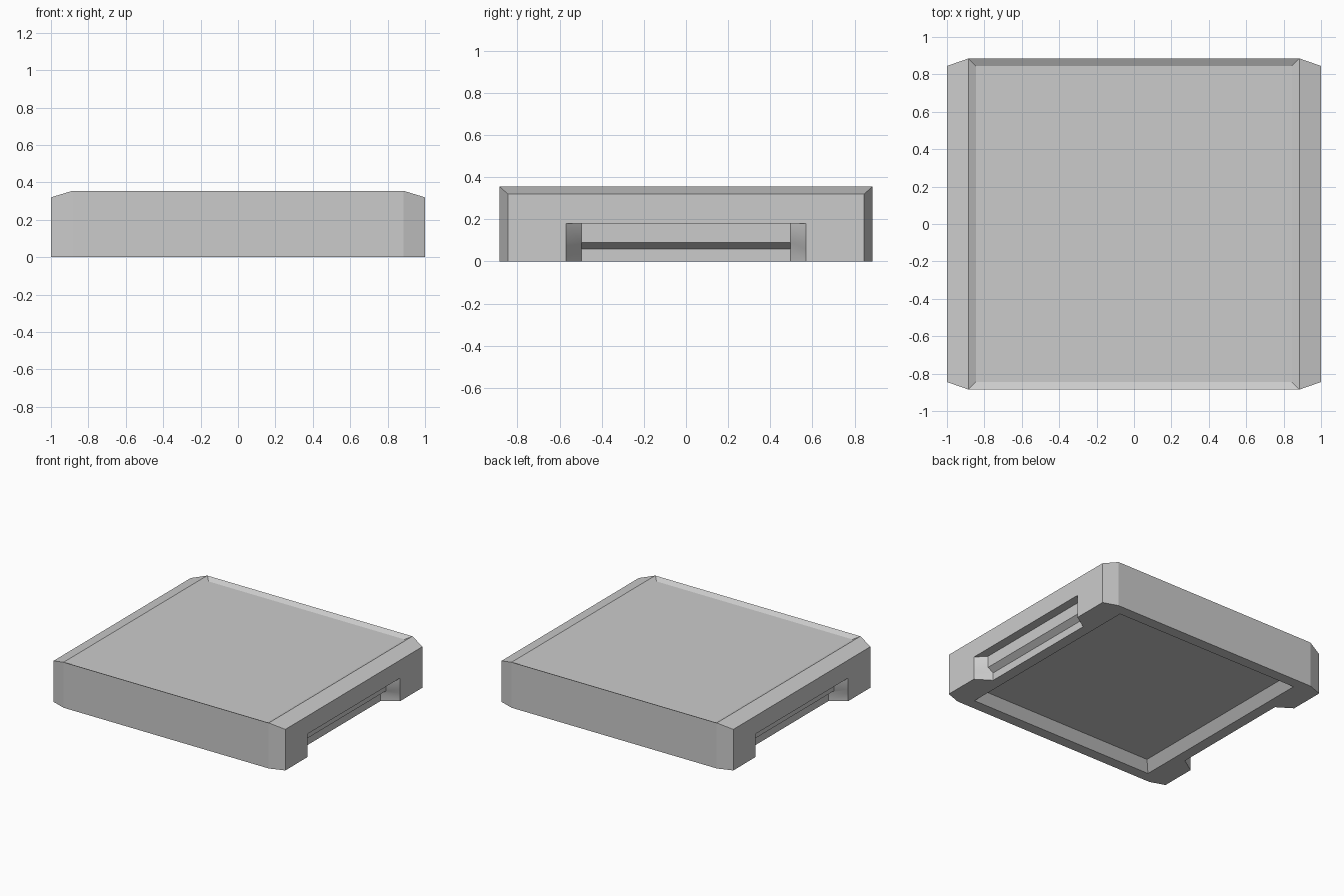
import bpy, bmesh

if "Cube" in bpy.data.objects:
    bpy.data.objects.remove(bpy.data.objects["Cube"])


def make_object(name, bm):
    bmesh.ops.recalc_face_normals(bm, faces=bm.faces)
    mesh = bpy.data.meshes.new(name)
    bm.to_mesh(mesh)
    bm.free()
    obj = bpy.data.objects.new(name, mesh)
    bpy.context.collection.objects.link(obj)
    return obj


def bridge(bm, a, b):
    n = len(a)
    return [bm.faces.new((a[i], a[(i + 1) % n], b[(i + 1) % n], b[i]))
            for i in range(n)]


def square(bm, half, z):
    return [bm.verts.new((sx * half, sy * half, z))
            for sx, sy in ((1, -1), (1, 1), (-1, 1), (-1, -1))]


# Body: octagonal slab, sloped side shoulders, shallow dished top panel
X, XI, Y, YI = 1.0, 0.885, 0.885, 0.845
TOP, LOW, PANEL, DISH = 0.355, 0.32, 0.845, 0.02
outline = [(X, -YI), (X, YI), (XI, Y), (-XI, Y),
           (-X, YI), (-X, -YI), (-XI, -Y), (XI, -Y)]
bm = bmesh.new()
base = [bm.verts.new((x, y, 0)) for x, y in outline]
rim = [bm.verts.new((x, y, LOW if abs(x) == X else TOP)) for x, y in outline]
bm.faces.new(base)
bridge(bm, base, rim)
for ids in ((7, 0, 1, 2), (3, 4, 5, 6)):
    bm.faces.new([rim[i] for i in ids])
floor = square(bm, PANEL, TOP - DISH)
bridge(bm, [rim[i] for i in (7, 2, 3, 6)], floor)
bm.faces.new(floor)
body = make_object("slab_body", bm)


# Side notch cutter: stepped back wall, splayed smooth ends
def notch_cutter(side):
    levels = (0.18, 0.09, 0.06, -0.1)
    sections = (((1.1,) * 4, 0.57), ((1.0,) * 4, 0.57),
                ((0.93, 0.93, 0.885, 0.885), 0.495))
    bm = bmesh.new()
    rings = []
    for xs, hw in sections:
        pts = list(zip(xs, levels))
        rings.append([bm.verts.new((side * x, -hw, z)) for x, z in pts] +
                     [bm.verts.new((side * x, hw, z)) for x, z in pts[::-1]])
    bridge(bm, rings[0], rings[1])
    ends = bridge(bm, rings[1], rings[2])
    for i in (0, 1, 2, 4, 5, 6):
        ends[i].smooth = True
    for ring in (rings[0], rings[2]):
        for i in range(3):
            bm.faces.new((ring[i], ring[i + 1], ring[6 - i], ring[7 - i]))
    return make_object("notch_cutter", bm)


# Underside recess cutter with sloped walls
def recess_cutter():
    bm = bmesh.new()
    low, mouth, roof = square(bm, 0.8, -0.1), square(bm, 0.8, 0), square(bm, 0.745, 0.07)
    bridge(bm, low, mouth)
    bridge(bm, mouth, roof)
    bm.faces.new(low)
    bm.faces.new(roof)
    return make_object("recess_cutter", bm)


# Cut the two notches and the hollow underside
bpy.context.view_layer.objects.active = body
for cutter in (notch_cutter(1), notch_cutter(-1), recess_cutter()):
    cutter.hide_render = True
    mod = body.modifiers.new("cut", 'BOOLEAN')
    mod.operation = 'DIFFERENCE'
    mod.solver = 'EXACT'
    mod.object = cutter
    bpy.ops.object.modifier_apply(modifier=mod.name)
    bpy.data.objects.remove(cutter)
